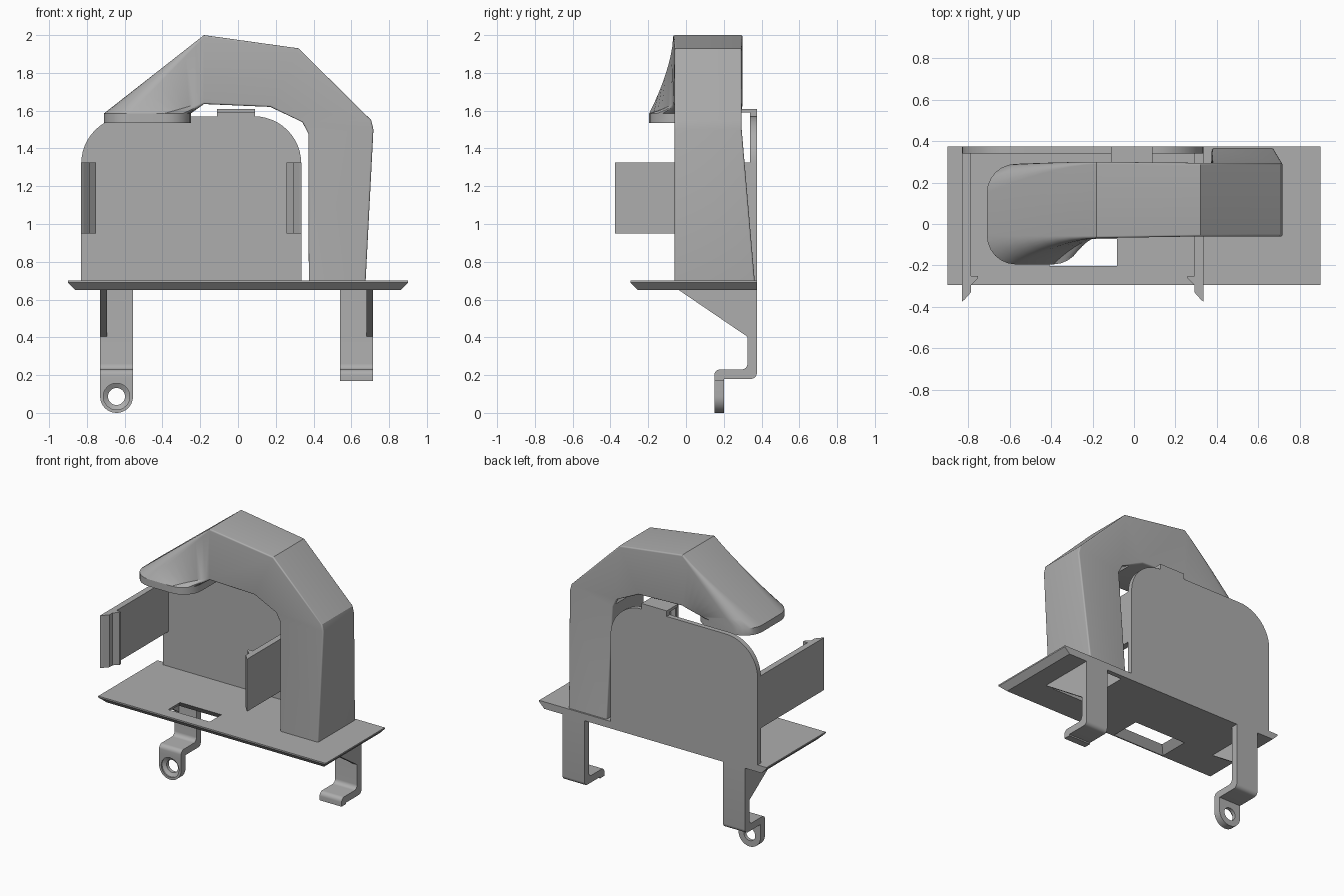
import bpy, bmesh
from math import cos, sin, pi, radians
from mathutils import Vector

cube = bpy.data.objects.get("Cube")
if cube:
    bpy.data.objects.remove(cube, do_unlink=True)

grey = bpy.data.materials.new("plain_grey")
grey.use_nodes = True
grey.diffuse_color = (0.42, 0.42, 0.42, 1)
grey.node_tree.nodes["Principled BSDF"].inputs["Base Color"].default_value = (0.42, 0.42, 0.42, 1)


def loft(name, rings):
    """Closed solid skinned over matching rings of points."""
    bm = bmesh.new()
    loops = [[bm.verts.new(p) for p in ring] for ring in rings]
    n = len(loops[0])
    for a, b in zip(loops, loops[1:]):
        for i in range(n):
            j = (i + 1) % n
            bm.faces.new((a[i], a[j], b[j], b[i]))
    bm.faces.new(loops[0])
    bm.faces.new(loops[-1])
    bmesh.ops.recalc_face_normals(bm, faces=bm.faces)
    mesh = bpy.data.meshes.new(name)
    bm.to_mesh(mesh)
    bm.free()
    mesh.materials.append(grey)
    ob = bpy.data.objects.new(name, mesh)
    bpy.context.collection.objects.link(ob)
    return ob


def prism(name, outline, axis, lo, hi):
    """Extrude a 2D outline along the x, y or z axis."""
    def place(p, d):
        q = list(p)
        q.insert("xyz".index(axis), d)
        return q
    return loft(name, [[place(p, d) for p in outline] for d in (lo, hi)])


def fillet(points, steps=6):
    """Round the square corners of an outline of (a, b, radius)."""
    out = []
    for i, (a, b, r) in enumerate(points):
        p = Vector((a, b))
        if r == 0:
            out.append(p)
            continue
        d1 = (Vector(points[i - 1][:2]) - p).normalized()
        d2 = (Vector(points[(i + 1) % len(points)][:2]) - p).normalized()
        c = p + (d1 + d2) * r
        for k in range(steps + 1):
            t = pi / 2 * k / steps
            out.append(c - r * (d2 * cos(t) + d1 * sin(t)))
    return out


def section(outer, inner, y0, y1, r):
    """Rounded rectangle spanning two (x, z) points and a depth range."""
    o, i = Vector(outer), Vector(inner)
    length, d = (i - o).length, (i - o).normalized()
    rect = fillet([(0, y0, r), (length, y0, r), (length, y1, r), (0, y1, r)])
    return [Vector((o.x + d.x * u, y, o.y + d.y * u)) for u, y in rect]


def cut(ob, cutter):
    mod = ob.modifiers.new("cut", "BOOLEAN")
    mod.operation = "DIFFERENCE"
    mod.solver = "EXACT"
    mod.object = cutter
    cutter.hide_render = True
    cutter.hide_set(True)


def smooth(ob):
    bpy.ops.object.select_all(action="DESELECT")
    ob.select_set(True)
    bpy.context.view_layer.objects.active = ob
    bpy.ops.object.shade_smooth_by_angle(angle=radians(30))


# Base plate with chamfered front and sides
def plate_ring(x, front, z):
    return [(-x, front, z), (x, front, z), (x, 0.375, z), (-x, 0.375, z)]


plate = loft("base_plate", [plate_ring(0.86, -0.255, 0.65),
                            plate_ring(0.9, -0.295, 0.69),
                            plate_ring(0.9, -0.295, 0.7)])


# Slot in the plate, flared underneath
def slot_ring(grow, z):
    x0, x1, y0, y1 = -0.41 - grow, -0.08 + grow, -0.205 - grow, -0.07 + grow
    return [(x0, y0, z), (x1, y0, z), (x1, y1, z), (x0, y1, z)]


cut(plate, loft("slot_cutter", [slot_ring(0.05, 0.64), slot_ring(-0.01, 0.71)]))

# Arched arm: column, bends, top beam
arm_rings = [
    section((0.675, 0.685), (0.375, 0.685), -0.06, 0.365, 0.01),
    section((0.717, 1.5), (0.372, 1.48), -0.06, 0.295, 0.01),
    section((0.705, 1.55), (0.34, 1.54), -0.06, 0.295, 0.01),
    section((0.32, 1.93), (0.17, 1.62), -0.06, 0.295, 0.01),
    section((-0.18, 2.0), (-0.18, 1.635), -0.068, 0.3, 0.01),
]
# Head: the beam end flows down into a flat rounded pad
pad_top = section((-0.71, 1.585), (-0.25, 1.585), -0.195, 0.29, 0.14)
beam_end = arm_rings[-1]
for k in range(1, 9):
    t = k / 8
    ring = []
    for a, b in zip(beam_end, pad_top):
        p = a.lerp(b, t)
        p.y = a.y + (b.y - a.y) * t ** 1.6
        ring.append(p)
    arm_rings.append(ring)
arm_rings.append([p - Vector((0, 0, 0.05)) for p in pad_top])
arm = loft("arched_arm", arm_rings)

# Hollow inside the arm, open below the plate
hollow = loft("arm_hollow_cutter", [
    section((0.655, 0.6), (0.395, 0.6), -0.04, 0.345, 0.005),
    section((0.69, 1.5), (0.395, 1.47), -0.04, 0.275, 0.005),
    section((0.31, 1.9), (0.18, 1.65), -0.04, 0.275, 0.005),
    section((-0.17, 1.97), (-0.17, 1.66), -0.04, 0.275, 0.005)])
cut(arm, hollow)
cut(plate, hollow)
smooth(arm)

# Back panel with rounded top corners
panel = prism("back_panel", fillet([(-0.83, 0.65, 0), (0.335, 0.65, 0),
                                    (0.335, 1.57, 0.25), (-0.83, 1.57, 0.25)], 12),
              "y", 0.34, 0.375)
smooth(panel)

# Small hooked tab on top of the panel
prism("top_tab", [(0.375, 1.55), (0.375, 1.61), (0.25, 1.61),
                  (0.25, 1.59), (0.34, 1.59), (0.34, 1.55)], "x", -0.11, 0.09)

# Side walls with snap hooks at the front
clip = [(0, 0.35), (0, -0.375), (0.012, -0.365), (0.043, -0.33), (0.043, -0.295),
        (0.077, -0.262), (0.077, -0.25), (0.043, -0.25), (0.043, 0.35)]
for side, edge, sign in (("right", -0.83, 1), ("left", 0.335, -1)):
    prism(side + "_clip", [(edge + sign * x, y) for x, y in clip], "z", 0.95, 1.325)

# Legs: stepped strap, rounded foot with countersunk hole, outer gusset
strap = fillet([(0.375, 0.66, 0), (0.375, 0.18, 0.03), (0.2, 0.18, 0), (0.2, 0.17, 0),
                (0.15, 0.17, 0), (0.15, 0.23, 0.03), (0.325, 0.23, 0.03), (0.325, 0.66, 0)])
gusset = [(-0.045, 0.655), (0.33, 0.655), (0.33, 0.4)]
half = 0.087
for side, x, sign in (("right", -0.643, -1), ("left", 0.628, 1)):
    leg = prism(side + "_leg", strap, "x", x - half, x + half)
    smooth(leg)
    foot = prism(side + "_foot", fillet([(x - half, 0.17, 0), (x - half, 0, half),
                                         (x + half, 0, half), (x + half, 0.17, 0)], 10)
                 , "y", 0.15, 0.2)
    bores = [[(x + r * cos(2 * pi * k / 32), y, half + r * sin(2 * pi * k / 32))
              for k in range(32)]
             for y, r in ((0.14, 0.07), (0.16, 0.07), (0.175, 0.045), (0.21, 0.045))]
    cut(foot, loft(side + "_bore_cutter", bores))
    smooth(foot)
    outer = x + sign * half
    prism(side + "_gusset", gusset, "x", *sorted((outer, outer - sign * 0.036)))
